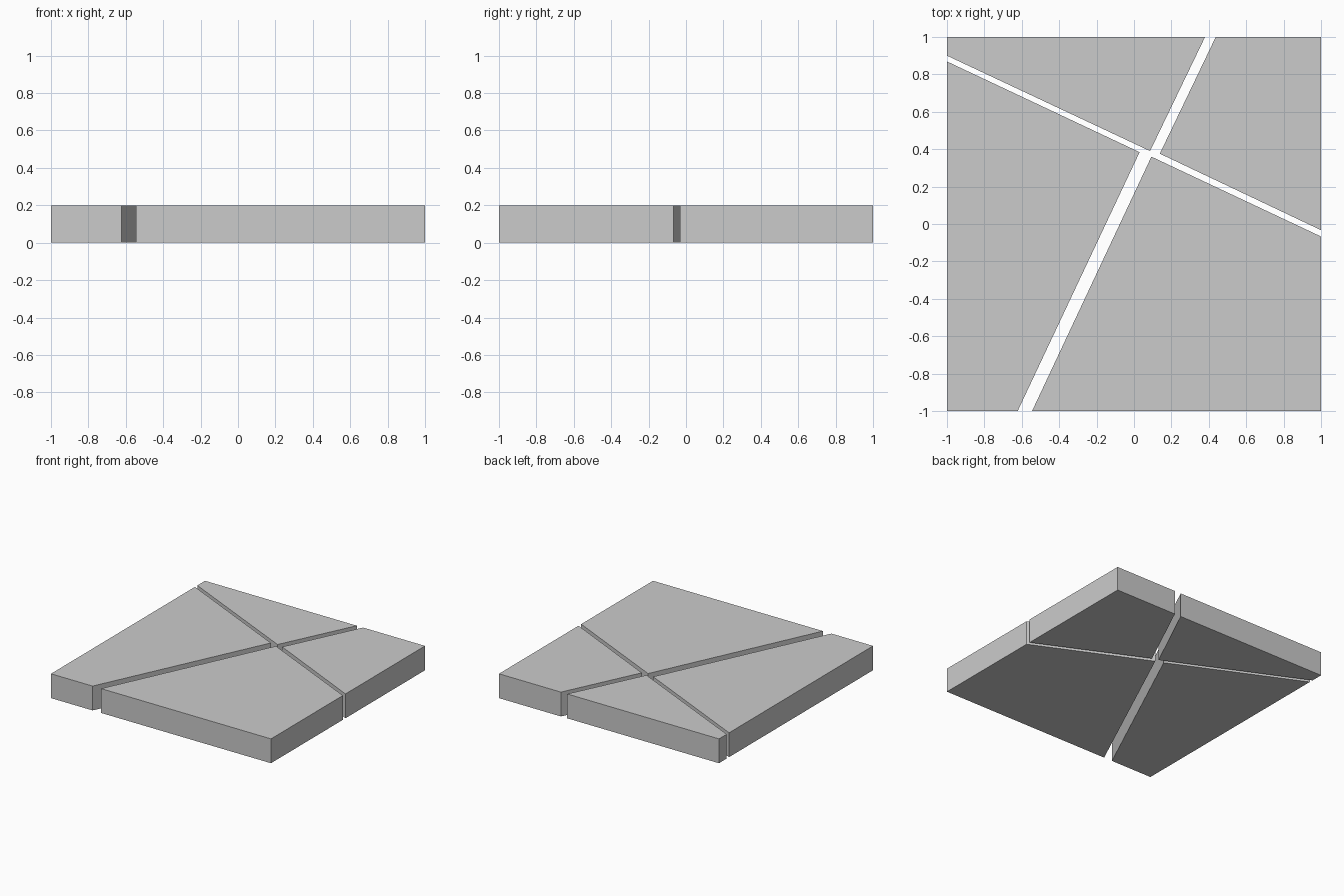
import bpy, bmesh

if "Cube" in bpy.data.objects:
    bpy.data.objects.remove(bpy.data.objects["Cube"])

HEIGHT = 0.2


def slab(name, outline):
    """Extrude a top-view outline (counter-clockwise) up from the ground."""
    bm = bmesh.new()
    base = bm.faces.new([bm.verts.new((x, y, 0)) for x, y in outline])
    top = bmesh.ops.extrude_face_region(bm, geom=[base], use_keep_orig=True)
    verts = [g for g in top["geom"] if isinstance(g, bmesh.types.BMVert)]
    bmesh.ops.translate(bm, verts=verts, vec=(0, 0, HEIGHT))
    bmesh.ops.recalc_face_normals(bm, faces=bm.faces)
    mesh = bpy.data.meshes.new(name)
    bm.to_mesh(mesh)
    bm.free()
    bpy.context.collection.objects.link(bpy.data.objects.new(name, mesh))


# Four paving slabs separated by a wide joint and a narrow crossing joint
slab("back_left_slab", [(-1, 0.9), (0.086, 0.39), (0.38, 1), (-1, 1)])
slab("back_right_slab", [(0.138, 0.376), (1, -0.033), (1, 1), (0.437, 1)])
slab("front_left_slab", [(-1, -1), (-0.622, -1), (0.03, 0.384), (-1, 0.869)])
slab("front_right_slab", [(-0.545, -1), (1, -1), (1, -0.067), (0.093, 0.36)])
